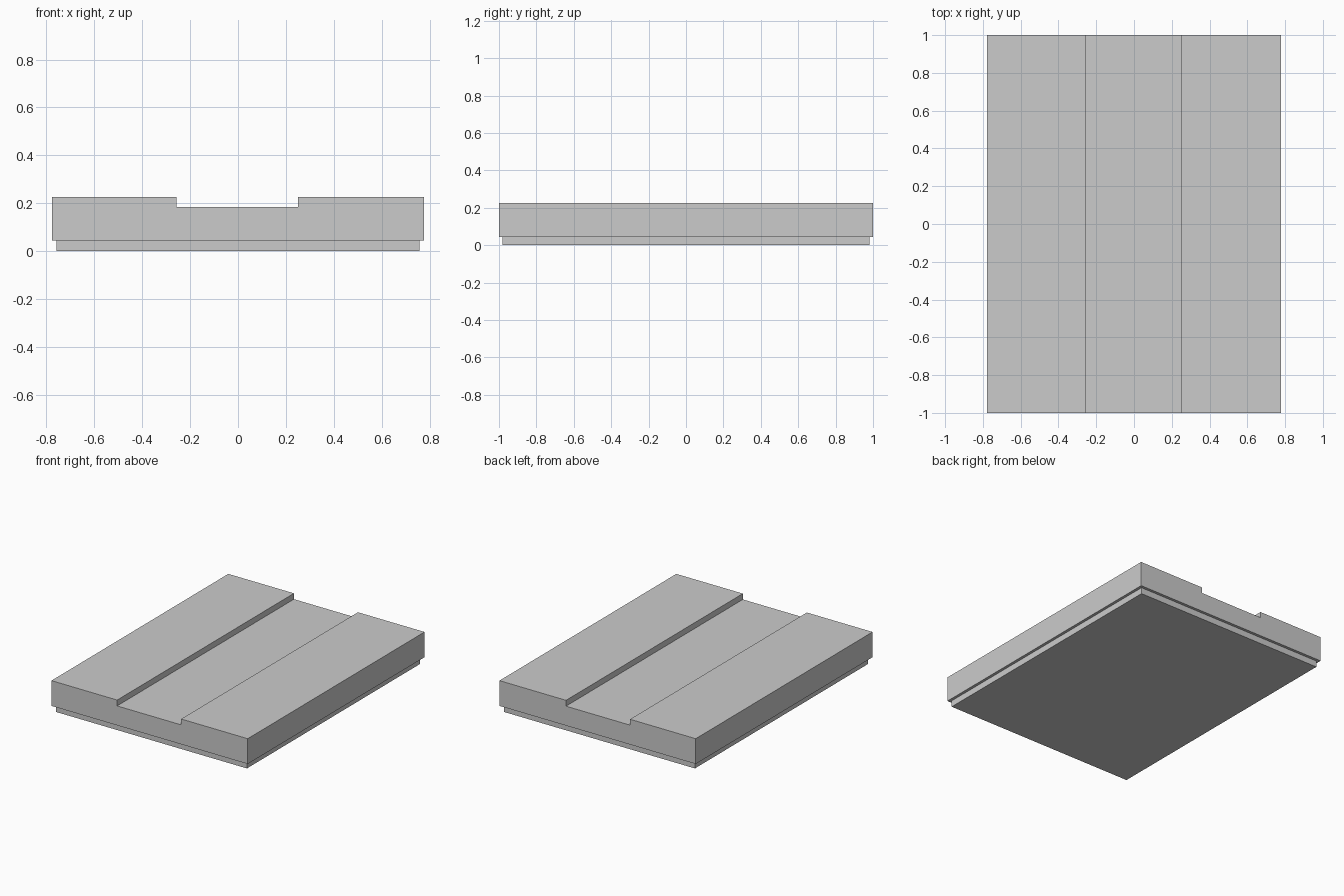
import bpy, bmesh
from mathutils import Vector

if "Cube" in bpy.data.objects:
    bpy.data.objects.remove(bpy.data.objects["Cube"])

HALF_X, HALF_Y = 0.777, 1.0
BASE_Z, CHANNEL_Z, TOP_Z = 0.045, 0.184, 0.226
INSET = 0.02

# Slab cross-section with a shallow channel along the top
profile = [(-HALF_X, BASE_Z), (HALF_X, BASE_Z), (HALF_X, TOP_Z), (0.25, TOP_Z),
           (0.25, CHANNEL_Z), (-0.257, CHANNEL_Z), (-0.257, TOP_Z), (-HALF_X, TOP_Z)]

bm = bmesh.new()
section = bm.faces.new([bm.verts.new((x, -HALF_Y, z)) for x, z in profile])
result = bmesh.ops.extrude_face_region(bm, geom=[section], use_keep_orig=True)
moved = [g for g in result["geom"] if isinstance(g, bmesh.types.BMVert)]
bmesh.ops.translate(bm, verts=moved, vec=Vector((0, 2 * HALF_Y, 0)))
bmesh.ops.recalc_face_normals(bm, faces=bm.faces[:])
bm.normal_update()

# Recessed plinth pulled down from the underside
under = min(bm.faces, key=lambda f: f.normal.z * 10 + f.calc_center_median().z)
bmesh.ops.inset_individual(bm, faces=[under], thickness=INSET, use_even_offset=True)
foot = bmesh.ops.extrude_discrete_faces(bm, faces=[under])["faces"][0]
bmesh.ops.translate(bm, verts=foot.verts[:], vec=Vector((0, 0, -BASE_Z)))
bmesh.ops.recalc_face_normals(bm, faces=bm.faces[:])

mesh = bpy.data.meshes.new("channelled_slab")
bm.to_mesh(mesh)
bm.free()
slab = bpy.data.objects.new("channelled_slab", mesh)
bpy.context.collection.objects.link(slab)
